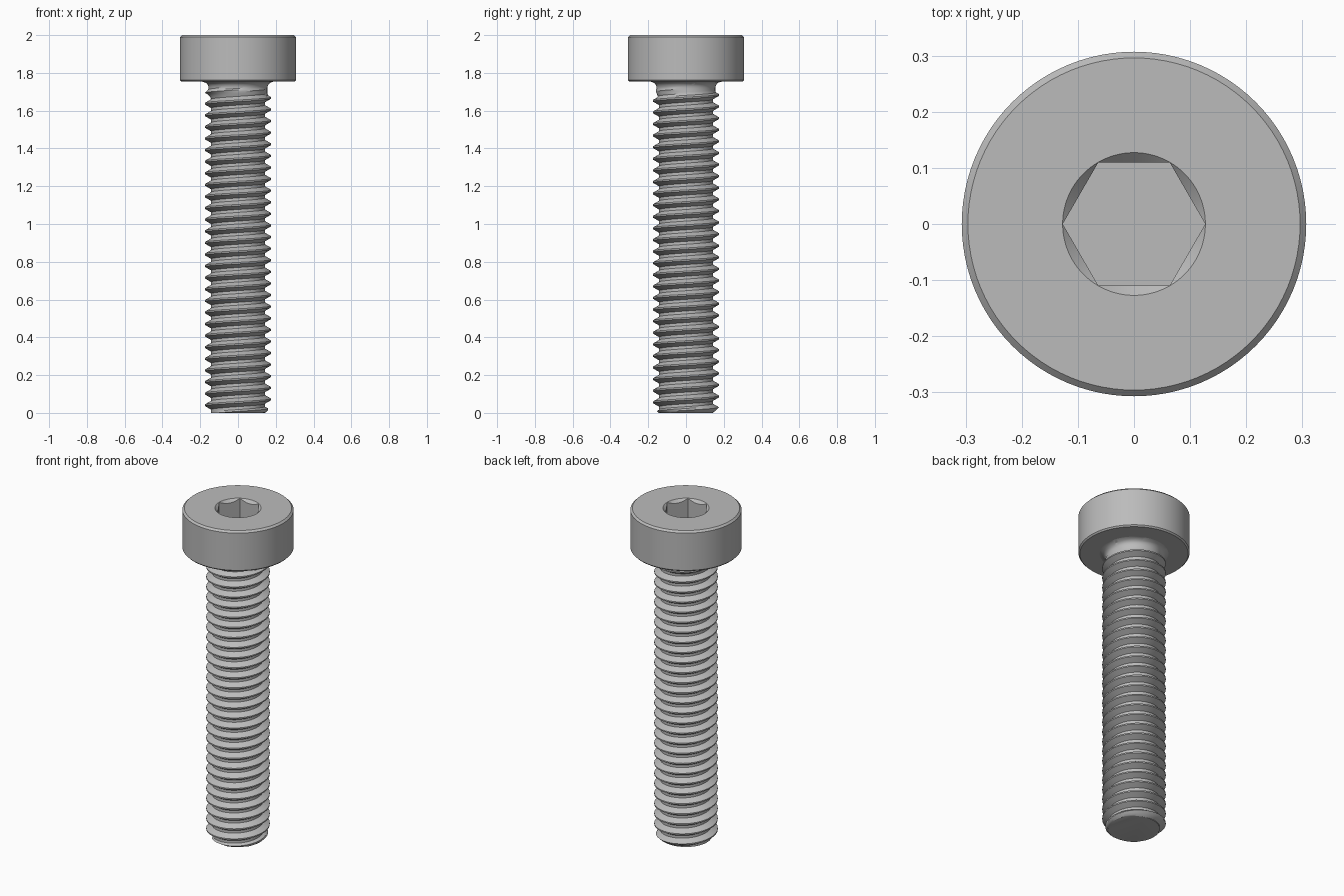
import bpy, bmesh, math

cube = bpy.data.objects.get("Cube")
if cube:
    bpy.data.objects.remove(cube, do_unlink=True)

steel = bpy.data.materials.new("steel_grey")
steel.use_nodes = True
grey = (0.5, 0.5, 0.5, 1)
steel.diffuse_color = grey
steel.node_tree.nodes["Principled BSDF"].inputs["Base Color"].default_value = grey


def make_object(name, bm):
    bmesh.ops.recalc_face_normals(bm, faces=bm.faces[:])
    mesh = bpy.data.meshes.new(name)
    bm.to_mesh(mesh)
    bm.free()
    mesh.materials.append(steel)
    obj = bpy.data.objects.new(name, mesh)
    bpy.context.collection.objects.link(obj)
    return obj


def activate(obj):
    bpy.ops.object.select_all(action="DESELECT")
    obj.select_set(True)
    bpy.context.view_layer.objects.active = obj


def smooth(obj):
    activate(obj)
    bpy.ops.object.shade_smooth_by_angle(angle=math.radians(30))


def stack(name, profile, sides):
    """Closed solid from (radius, height) rings."""
    bm = bmesh.new()
    rings = []
    for r, z in profile:
        rings.append([bm.verts.new((r * math.cos(math.tau * i / sides),
                                    r * math.sin(math.tau * i / sides), z))
                      for i in range(sides)])
    for low, high in zip(rings, rings[1:]):
        for i in range(sides):
            j = (i + 1) % sides
            bm.faces.new((low[i], low[j], high[j], high[i]))
    bm.faces.new(rings[0][::-1])
    bm.faces.new(rings[-1])
    return make_object(name, bm)


# Head: chamfered cylinder with a countersunk hexagonal socket
HEAD_Z, HEAD_R, BEVEL = 1.754, 0.307, 0.011
head = stack("head", [(HEAD_R - 0.008, HEAD_Z), (HEAD_R, HEAD_Z + 0.008),
                      (HEAD_R, 2 - BEVEL), (HEAD_R - BEVEL, 2)], 96)
cutters = [stack("hex_cutter", [(0.127, 1.8), (0.127, 2.1)], 6),
           stack("countersink_cutter", [(0.0872, 1.96), (0.1472, 2.02)], 96)]
for cutter in cutters:
    cutter.hide_render = True
    activate(head)
    mod = head.modifiers.new("socket", "BOOLEAN")
    mod.operation = "DIFFERENCE"
    mod.solver = "EXACT"
    mod.object = cutter
    bpy.ops.object.modifier_apply(modifier=mod.name)
    bpy.data.objects.remove(cutter, do_unlink=True)
smooth(head)

# Threaded shank: helical rows of a 60 degree thread profile
PITCH, MAJOR, MINOR, NECK, FILLET = 0.0614, 0.1754, 0.142, 0.155, 0.035
SIDES = 72
MID = (MAJOR + MINOR) / 2
TOOTH = [(-1 / 16, MAJOR), (1 / 16, MAJOR), (7 / 32, MID),
         (3 / 8, MINOR), (1 / 2, MINOR), (5 / 8, MINOR), (25 / 32, MID)]


def shank_radius(r, z):
    # chamfered tip, thread run-out and fillet under the head
    r = min(r, MINOR + 0.004 + z, max(NECK, NECK + 1.715 - z))
    ramp = min(max((z - 1.66) / 0.03, 0), 1)
    r = max(r, MINOR + (NECK - MINOR) * ramp)
    rise = z - (HEAD_Z - FILLET)
    if rise > 0:
        r = max(r, NECK + FILLET - math.sqrt(max(FILLET ** 2 - rise ** 2, 0)))
    return r


bm = bmesh.new()
rows = []
for turn in range(-2, 31):
    for offset, r in TOOTH:
        row = []
        for i in range(SIDES + 1):
            z = 0.01 + (turn + offset + i / SIDES) * PITCH
            z = min(max(z, 0), HEAD_Z)
            radius = shank_radius(r, z) if z > 0 else MINOR
            a = math.tau * i / SIDES
            row.append(bm.verts.new((radius * math.cos(a), radius * math.sin(a), z)))
        rows.append(row)
for low, high in zip(rows, rows[1:]):
    for i in range(SIDES):
        bm.faces.new((low[i], low[i + 1], high[i + 1], high[i]))
bmesh.ops.remove_doubles(bm, verts=bm.verts[:], dist=0.0001)
tip = [e for e in bm.edges if e.is_boundary and all(v.co.z < 0.0001 for v in e.verts)]
bmesh.ops.holes_fill(bm, edges=tip, sides=0)
smooth(make_object("threaded_shank", bm))
